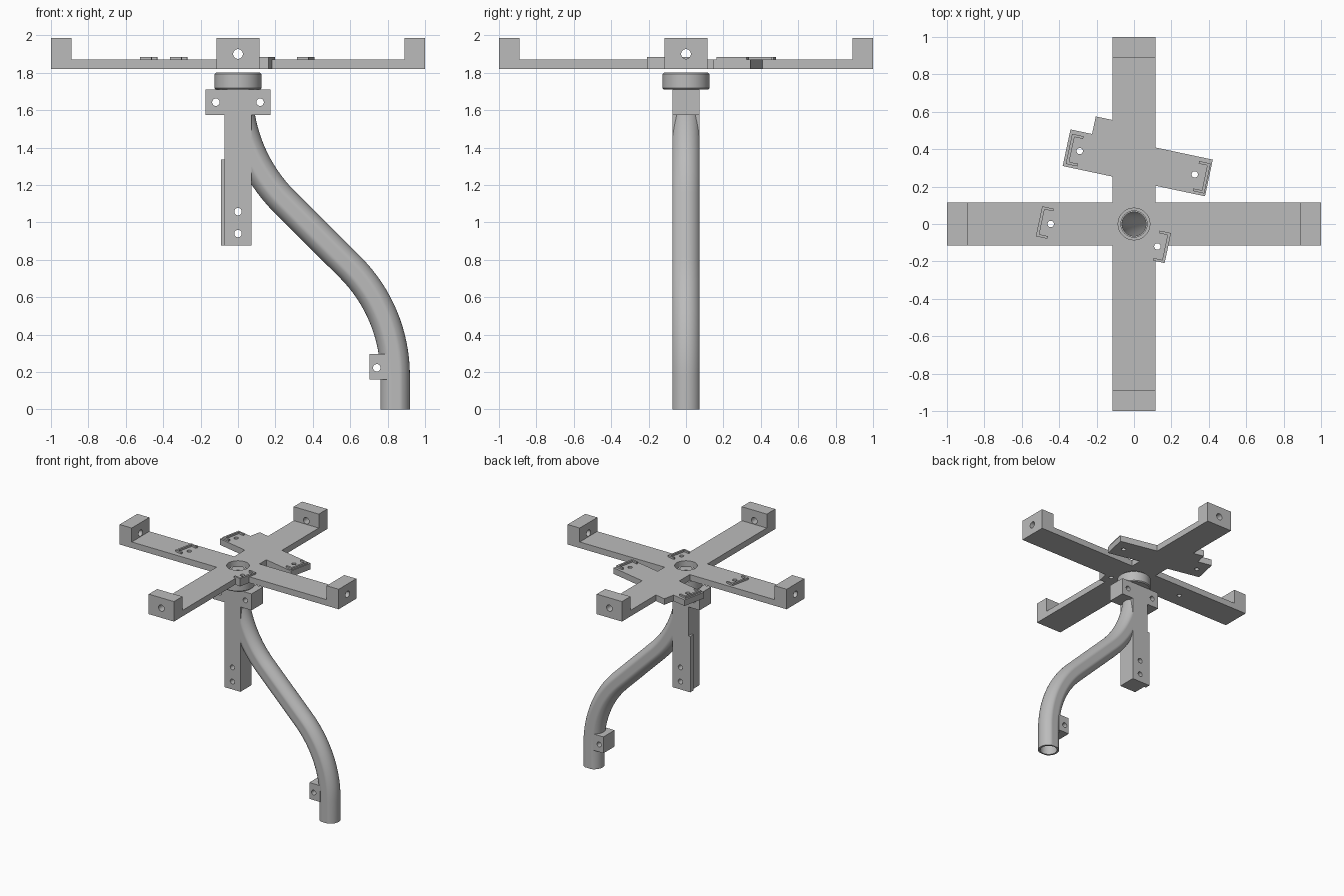
import bpy, bmesh, math
from mathutils import Vector, Matrix

cube = bpy.data.objects.get("Cube")
if cube:
    bpy.data.objects.remove(cube, do_unlink=True)

grey = bpy.data.materials.new("plain grey")
grey.use_nodes = True
GREY = (0.5, 0.5, 0.5, 1)
grey.diffuse_color = GREY
grey.node_tree.nodes["Principled BSDF"].inputs["Base Color"].default_value = GREY

TILT = Matrix.Rotation(math.radians(-12), 4, 'Z')


def finish(name, bm):
    bmesh.ops.recalc_face_normals(bm, faces=bm.faces)
    mesh = bpy.data.meshes.new(name)
    bm.to_mesh(mesh)
    bm.free()
    mesh.materials.append(grey)
    obj = bpy.data.objects.new(name, mesh)
    bpy.context.collection.objects.link(obj)
    return obj


def box(name, x0, x1, y0, y1, z0, z1, matrix=Matrix()):
    bm = bmesh.new()
    bmesh.ops.create_cube(bm, size=1)
    size = Matrix.Diagonal((x1 - x0, y1 - y0, z1 - z0, 1))
    move = Matrix.Translation(((x0 + x1) / 2, (y0 + y1) / 2, (z0 + z1) / 2))
    bm.transform(matrix @ move @ size)
    return finish(name, bm)


def rod(name, centre, radius, length, axis='Z'):
    bm = bmesh.new()
    bmesh.ops.create_cone(bm, cap_ends=True, segments=32, radius1=radius,
                          radius2=radius, depth=length)
    turn = {'X': Matrix.Rotation(math.pi / 2, 4, 'Y'),
            'Y': Matrix.Rotation(math.pi / 2, 4, 'X'), 'Z': Matrix()}[axis]
    bm.transform(Matrix.Translation(centre) @ turn)
    return finish(name, bm)


def select_only(obj):
    bpy.ops.object.select_all(action='DESELECT')
    obj.select_set(True)
    bpy.context.view_layer.objects.active = obj


def combine(target, tool, operation='UNION', keep=False):
    mod = target.modifiers.new("combine", 'BOOLEAN')
    mod.operation, mod.solver, mod.object = operation, 'EXACT', tool
    select_only(target)
    bpy.ops.object.modifier_apply(modifier=mod.name)
    if not keep:
        bpy.data.objects.remove(tool, do_unlink=True)


def smooth(obj):
    select_only(obj)
    bpy.ops.object.shade_smooth_by_angle(angle=math.radians(30))


# Crossed arms with upturned end blocks
LOW, HIGH, TOP, HALF = 1.82, 1.87, 1.985, 0.115
frame = box("cross_frame", -1, 1, -HALF, HALF, LOW, HIGH)
combine(frame, box("arm", -HALF, HALF, -1, 1, LOW, HIGH))
for i in range(4):
    spin = Matrix.Rotation(i * math.pi / 2, 4, 'Z')
    combine(frame, box("end_block", 0.89, 1, -HALF, HALF, LOW, TOP, spin))

# Tilted side plates
plate = Matrix.Translation((0.02, 0.327, 0)) @ TILT
combine(frame, box("plate", -0.389, 0.389, -0.1, 0.1, LOW, HIGH, plate))
combine(frame, box("step", -0.271, 0, 0, 0.196, LOW, HIGH, plate))
tab = Matrix.Translation((0.182, -0.12, 0)) @ TILT
combine(frame, box("tab", -0.15, 0, -0.09, 0.09, LOW, HIGH, tab))

# Holes through the frame
for axis in 'XY':
    combine(frame, rod("hole", (0, 0, 1.9), 0.026, 2.2, axis), 'DIFFERENCE')
combine(frame, rod("hole", (0, 0, HIGH), 0.085, 0.3), 'DIFFERENCE')
for x, y in ((-0.29, 0.39), (0.325, 0.265), (-0.445, 0), (0.125, -0.12)):
    combine(frame, rod("hole", (x, y, HIGH), 0.017, 0.3), 'DIFFERENCE')
smooth(frame)

# Thin raised brackets around the small holes
for i, (x, y, side) in enumerate(((-0.34, 0.4, 1), (0.385, 0.245, -1),
                                  (-0.5, 0.013, 1), (0.173, -0.127, -1))):
    place = Matrix.Translation((x, y, 0)) @ TILT @ Matrix.Diagonal((side, 1, 1, 1))
    bm = bmesh.new()
    outline = [(-0.008, -0.082), (0.055, -0.082), (0.055, -0.068), (0.008, -0.068)]
    outline += [(px, -py) for px, py in reversed(outline)]
    base = bm.faces.new([bm.verts.new((px, py, HIGH)) for px, py in outline])
    lift = bmesh.ops.extrude_face_region(bm, geom=[base])["geom"]
    bmesh.ops.translate(bm, vec=(0, 0, 0.015),
                        verts=[v for v in lift if isinstance(v, bmesh.types.BMVert)])
    bm.transform(place)
    finish(f"bracket_{i + 1}", bm)

# Collar ring turned from a chamfered profile
bm = bmesh.new()
profile = [(0.07, 1.71), (0.118, 1.71), (0.125, 1.717),
           (0.125, 1.793), (0.118, 1.8), (0.07, 1.8)]
verts = [bm.verts.new((r, 0, z)) for r, z in profile]
edges = [bm.edges.new((a, b)) for a, b in zip(verts, verts[1:] + verts[:1])]
bmesh.ops.spin(bm, geom=verts + edges, axis=(0, 0, 1), cent=(0, 0, 0),
               angle=2 * math.pi, steps=64, use_duplicate=False)
bmesh.ops.remove_doubles(bm, verts=bm.verts, dist=1e-4)
smooth(finish("collar", bm))


# Path of the S-shaped pipe: arc, slanted run, arc, short straight end
def pipe_path(extra=0.0):
    points = [(0, 1.71 + extra, 0)] if extra else []
    steps = 16
    for i in range(steps + 1):
        a = math.pi / 4 * i / steps
        points.append((0.85 * (1 - math.cos(a)), 1.71 - 0.85 * math.sin(a), a))
    for i in range(steps + 1):
        a = math.pi / 4 * (1 - i / steps)
        points.append((0.84 - 0.82 * (1 - math.cos(a)), 0.18 + 0.82 * math.sin(a), a))
    return points + [(0.84, -extra, 0)]


def sweep(name, radius, flat, extra=0.0):
    bm = bmesh.new()
    count, rings = 48, []
    for x, z, a in pipe_path(extra):
        ring = []
        for k in range(count):
            t = 2 * math.pi * k / count
            u = radius * math.cos(t)
            v = max(-flat, min(flat, radius * math.sin(t)))
            ring.append(bm.verts.new((x + u * math.cos(a), v, z + u * math.sin(a))))
        rings.append(ring)
    for r0, r1 in zip(rings, rings[1:]):
        for k in range(count):
            n = (k + 1) % count
            bm.faces.new((r0[k], r0[n], r1[n], r1[k]))
    bm.faces.new(rings[0])
    bm.faces.new(rings[-1])
    return finish(name, bm)


# Hollow pipe merged with the square column, clamp block and lower lug
D = 0.073
post = sweep("pipe_and_column", 0.079, D)
combine(post, box("column", -D, D, -D, D, 0.875, 1.71))
combine(post, box("clamp_block", -0.175, 0.175, -D, D, 1.575, 1.71))
combine(post, box("side_strip", -0.09, 0, 0.03, D, 0.875, 1.335))
combine(post, box("lower_lug", 0.703, 0.8, -D, D, 0.16, 0.295))
combine(post, sweep("bore", 0.064, 0.064, 0.05), 'DIFFERENCE')
for x, z in ((-0.118, 1.642), (0.118, 1.642), (0, 1.057), (0, 0.94), (0.742, 0.222)):
    combine(post, rod("hole", (x, 0, z), 0.02, 0.4, 'Y'), 'DIFFERENCE')
smooth(post)
